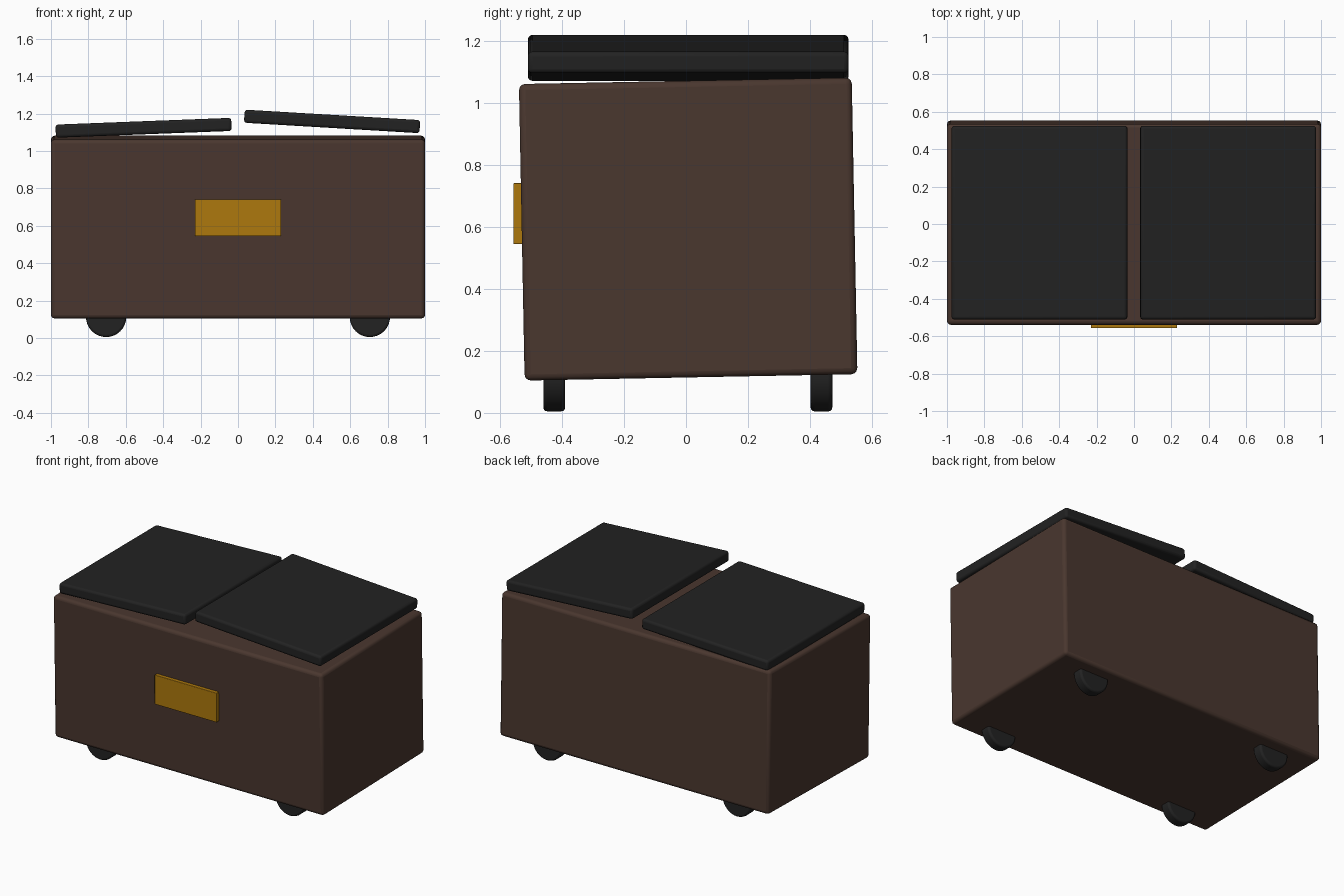
import bpy, math

if "Cube" in bpy.data.objects:
    bpy.data.objects.remove(bpy.data.objects["Cube"])


def material(name, rgb):
    m = bpy.data.materials.new(name)
    m.diffuse_color = (*rgb, 1)
    m.use_nodes = True
    m.node_tree.nodes["Principled BSDF"].inputs["Base Color"].default_value = m.diffuse_color
    return m


BROWN = material("dark brown", (0.068, 0.038, 0.028))
BLACK = material("soft black", (0.016, 0.016, 0.016))
GOLD = material("gold", (0.42, 0.19, 0.004))


def finish(ob, name, mat, bevel):
    ob.name = name
    ob.data.materials.append(mat)
    b = ob.modifiers.new("rounded edges", 'BEVEL')
    b.width, b.segments, b.limit_method = bevel, 3, 'ANGLE'
    bpy.ops.object.shade_smooth_by_angle(angle=math.radians(30))
    return ob


def box(name, mat, loc, size, rot=(0, 0, 0), bevel=0.015):
    bpy.ops.mesh.primitive_cube_add(size=1, location=loc,
                                    rotation=[math.radians(a) for a in rot])
    ob = bpy.context.object
    ob.scale = size
    bpy.ops.object.transform_apply(location=False, rotation=False, scale=True)
    return finish(ob, name, mat, bevel)


# Chest body, leaning slightly
box("chest_body", BROWN, (0, 0.007, 0.593), (2.0, 1.074, 0.957), (1.1, 0, 0), 0.02)

# Two lids, each tilted up toward the middle
box("left_lid", BLACK, (-0.505, 0.007, 1.124), (0.94, 1.035, 0.07), (0, -2.2, 0))
box("right_lid", BLACK, (0.503, 0.007, 1.158), (0.94, 1.035, 0.07), (0, 3.4, 0))

# Front plate
box("front_plate", GOLD, (0, -0.537, 0.643), (0.46, 0.04, 0.197), bevel=0.003)

# Four wheels
for side, x in (("left", -0.705), ("right", 0.705)):
    for end, y in (("front", -0.425), ("back", 0.437)):
        bpy.ops.mesh.primitive_cylinder_add(vertices=32, radius=0.108, depth=0.07,
                                            location=(x, y, 0.113),
                                            rotation=(math.pi / 2, 0, 0))
        finish(bpy.context.object, f"{end}_{side}_wheel", BLACK, 0.012)
